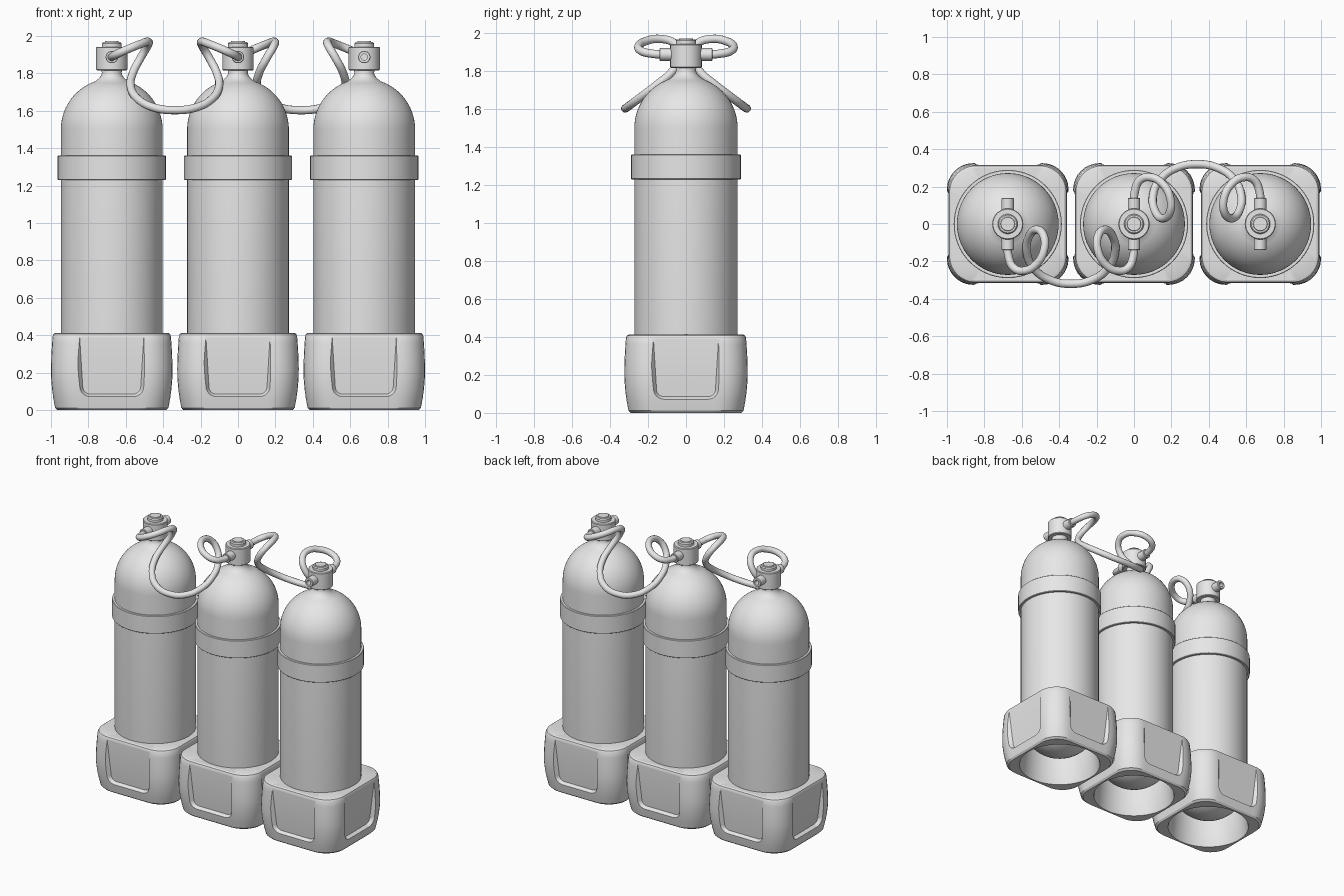
import bpy, bmesh
from math import sin, cos, tan, pi, sqrt, radians
from mathutils import Matrix

if "Cube" in bpy.data.objects:
    bpy.data.objects.remove(bpy.data.objects["Cube"])

SPACING = 0.675
TANK_R = 0.272

grey = bpy.data.materials.new("plain_grey")
grey.use_nodes = True
grey.diffuse_color = (0.8, 0.8, 0.8, 1)
grey.node_tree.nodes["Principled BSDF"].inputs["Base Color"].default_value = (0.8, 0.8, 0.8, 1)


def finish(obj, angle=35):
    """Assign the material and smooth the surface, keeping hard edges."""
    obj.data.materials.clear()
    obj.data.materials.append(grey)
    bpy.ops.object.select_all(action='DESELECT')
    obj.select_set(True)
    bpy.context.view_layer.objects.active = obj
    bpy.ops.object.shade_smooth_by_angle(angle=radians(angle))


def add_object(name, bm):
    bmesh.ops.recalc_face_normals(bm, faces=bm.faces)
    mesh = bpy.data.meshes.new(name)
    bm.to_mesh(mesh)
    bm.free()
    obj = bpy.data.objects.new(name, mesh)
    bpy.context.collection.objects.link(obj)
    return obj


def loft(bm, rings, cyclic=False, caps=False):
    """Skin a list of equally long point rings."""
    rows = [[bm.verts.new(p) for p in ring] for ring in rings]
    pairs = list(zip(rows, rows[1:]))
    if cyclic:
        pairs.append((rows[-1], rows[0]))
    n = len(rows[0])
    for a, b in pairs:
        for i in range(n):
            j = (i + 1) % n
            bm.faces.new((a[i], a[j], b[j], b[i]))
    if caps:
        bm.faces.new(rows[0])
        bm.faces.new(rows[-1])


def circle(r, z, n):
    return [(r * cos(2 * pi * i / n), r * sin(2 * pi * i / n), z) for i in range(n)]


def lathe(name, profile, n=64, cyclic=False, matrix=None):
    """Turn an (r, z) profile around the z axis."""
    bm = bmesh.new()
    loft(bm, [circle(r, z, n) for r, z in profile], cyclic, not cyclic)
    if matrix:
        bm.transform(matrix)
    obj = add_object(name, bm)
    finish(obj)
    return obj


def rounded_square(half, z, corner=0.14, n=96):
    """Rounded square sampled at even polar angles."""
    points = []
    c = half - corner
    for i in range(n):
        t = 2 * pi * i / n
        a = t % (pi / 2)
        a = min(a, pi / 2 - a)
        if half * tan(a) <= c:
            d = half / cos(a)
        else:
            along = c * (cos(a) + sin(a))
            d = along + sqrt(along ** 2 - 2 * c * c + corner ** 2)
        points.append((d * cos(t), d * sin(t), z))
    return points


# Cylinder body with round bottom, domed shoulder and neck
low, high = 0.36, 1.5
steps = 14
bottom = [(TANK_R * sin(a), low - TANK_R * cos(a))
          for a in [0.03 + (pi / 2 - 0.03) * i / steps for i in range(steps + 1)]]
dome = [(TANK_R * cos(a), high + TANK_R * sin(a))
        for a in [radians(71) * i / steps for i in range(steps + 1)]]
neck = [(0.07, 1.772), (0.058, 1.786), (0.053, 1.80), (0.055, 1.83)]
tank = lathe("tank", bottom + dome + neck)

# Strap around the body
band = lathe("band", [(0.262, 1.23), (0.286, 1.23), (0.289, 1.233),
                      (0.289, 1.357), (0.286, 1.36), (0.262, 1.36)], cyclic=True)

# Valve block with cap
valve = lathe("valve", [(0.079, 1.816), (0.083, 1.82), (0.083, 1.937), (0.079, 1.942),
                        (0.053, 1.942), (0.053, 1.96), (0.047, 1.967),
                        (0.038, 1.967), (0.036, 1.972)], n=40)

# Hollow outlets on both sides of the valve
outlets = []
for name, angle in (("front_outlet", pi / 2), ("back_outlet", -pi / 2)):
    place = Matrix.Translation((0, 0, 1.887)) @ Matrix.Rotation(angle, 4, 'X')
    outlets.append(lathe(name, [(0.033, 0.05), (0.033, 0.136), (0.03, 0.14), (0.017, 0.14),
                                (0.017, 0.09), (0.002, 0.09), (0.002, 0.05)],
                         n=24, cyclic=True, matrix=place))

# Bulged square foot with a round opening underneath
foot_profile = [(0.292, 0), (0.303, 0.012), (0.312, 0.06), (0.319, 0.11), (0.324, 0.17),
                (0.325, 0.22), (0.323, 0.29), (0.319, 0.36), (0.316, 0.395),
                (0.311, 0.407), (0.302, 0.412)]
bm = bmesh.new()
loft(bm, [rounded_square(h, z) for h, z in foot_profile]
     + [circle(r, z, 96) for r, z in ((0.262, 0.412), (0.262, 0.16), (0.276, 0.01), (0.28, 0))],
     cyclic=True)
foot = add_object("foot", bm)


def panel_outline(grow, plane=None):
    """U-shaped panel outline; a sloping plane when none is given."""
    right = [(0.172 + grow, 0.40)]
    for i in range(9):
        a = -pi / 2 * i / 8
        right.append((0.115 + (0.04 + grow) * cos(a), 0.125 + (0.04 + grow) * sin(a)))
    flat = right + [(-x, z) for x, z in reversed(right)]
    return [(x, -(plane or 0.29 + 0.028 * (z - 0.085) / 0.315), z) for x, z in flat]


# Sunken panels on the four sides of the foot
bm = bmesh.new()
for k in range(4):
    turn = Matrix.Rotation(k * pi / 2, 3, 'Z')
    before = len(bm.verts)
    loft(bm, [panel_outline(0), panel_outline(0.04, 0.36)], caps=True)
    bm.verts.ensure_lookup_table()
    bmesh.ops.transform(bm, matrix=turn.to_4x4(), verts=bm.verts[before:])
cutter = add_object("panel_cutter", bm)
cutter.hide_render = True
cut = foot.modifiers.new("panels", 'BOOLEAN')
cut.operation = 'DIFFERENCE'
cut.solver = 'EXACT'
cut.object = cutter
bpy.context.view_layer.objects.active = foot
bpy.ops.object.modifier_apply(modifier=cut.name)
bpy.data.objects.remove(cutter)
finish(foot, 25)

# Repeat the cylinder for the row of three
parts = [tank, band, valve, foot] + outlets
for part in parts:
    base_name = part.name
    for side, x in (("right", -SPACING), ("left", SPACING)):
        copy = part.copy()
        copy.name = side + "_" + base_name
        copy.location.x = x
        bpy.context.collection.objects.link(copy)
    part.name = "middle_" + base_name

# Looped hoses: half a path, mirrored about the midpoint between two valves
half_path = [(-0.3375, -0.10, 1.887), (-0.334, -0.17, 1.89), (-0.305, -0.235, 1.905),
             (-0.25, -0.25, 1.93), (-0.185, -0.215, 1.956), (-0.143, -0.135, 1.969),
             (-0.147, -0.06, 1.945), (-0.185, -0.03, 1.88), (-0.225, -0.07, 1.80),
             (-0.236, -0.15, 1.73), (-0.2, -0.235, 1.665), (-0.115, -0.298, 1.618)]
path = half_path + [(0, -0.32, 1.603)] + [(-x, y, z) for x, y, z in reversed(half_path)]
for name, x0, flip in (("front_hose", -SPACING / 2, 1), ("back_hose", SPACING / 2, -1)):
    curve = bpy.data.curves.new(name, 'CURVE')
    curve.dimensions = '3D'
    curve.bevel_depth = 0.022
    curve.bevel_resolution = 4
    curve.resolution_u = 8
    curve.use_fill_caps = True
    spline = curve.splines.new('BEZIER')
    spline.bezier_points.add(len(path) - 1)
    for point, (x, y, z) in zip(spline.bezier_points, path):
        point.co = (x + x0, y * flip, z)
        point.handle_left_type = point.handle_right_type = 'AUTO'
    hose = bpy.data.objects.new(name, curve)
    bpy.context.collection.objects.link(hose)
    bpy.ops.object.select_all(action='DESELECT')
    hose.select_set(True)
    bpy.context.view_layer.objects.active = hose
    bpy.ops.object.convert(target='MESH')
    finish(bpy.context.view_layer.objects.active, 50)
